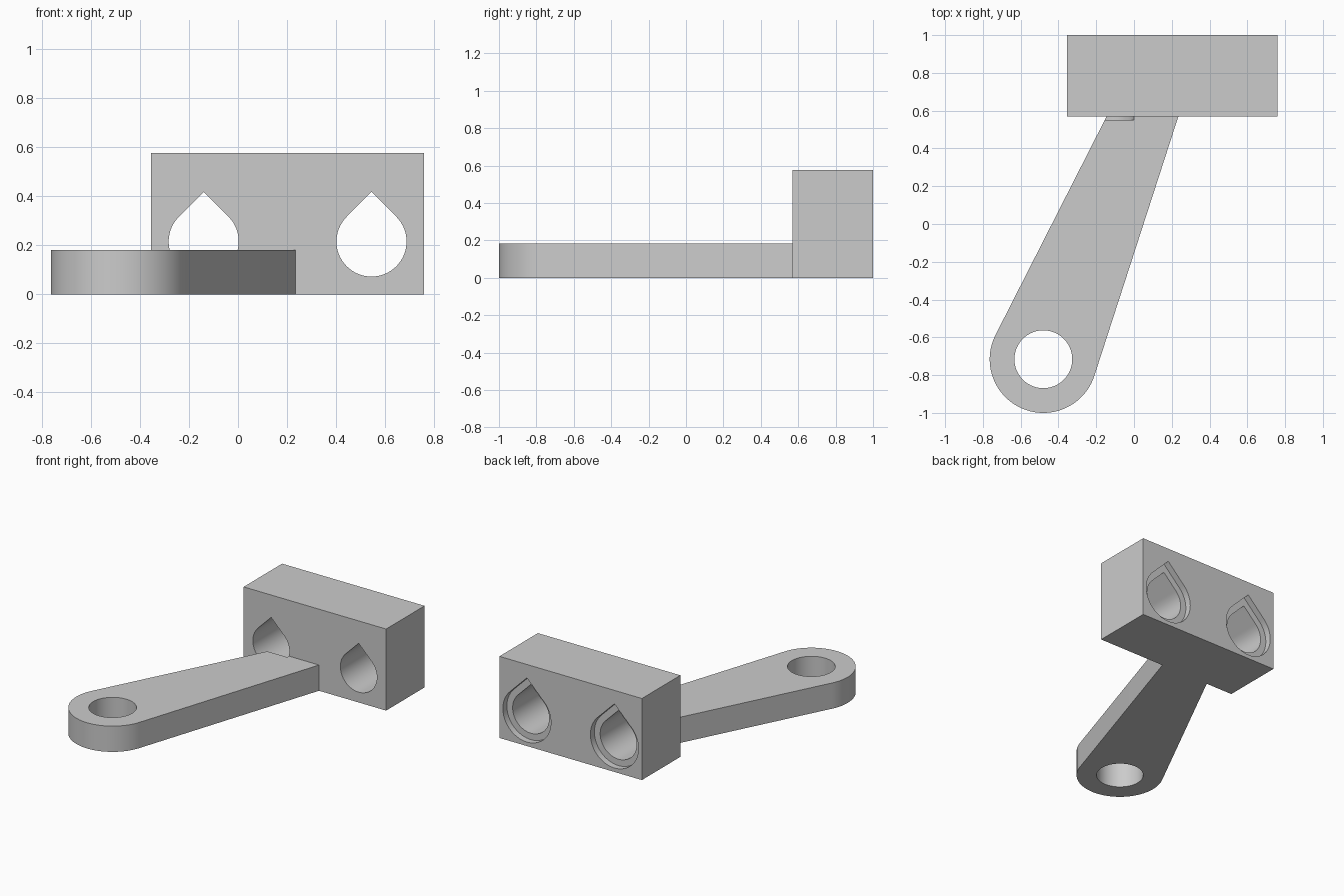
import bpy, bmesh, math
from mathutils import Vector

cube = bpy.data.objects.get("Cube")
if cube:
    bpy.data.objects.remove(cube, do_unlink=True)

grey = bpy.data.materials.new("light grey")
grey.use_nodes = True
grey.diffuse_color = (0.6, 0.6, 0.6, 1)
grey.node_tree.nodes["Principled BSDF"].inputs["Base Color"].default_value = (0.6, 0.6, 0.6, 1)


def prism(name, outline, offset):
    """Extrude a closed outline of 3D points along offset."""
    bm = bmesh.new()
    face = bm.faces.new([bm.verts.new(p) for p in outline])
    ext = bmesh.ops.extrude_face_region(bm, geom=[face])
    bmesh.ops.translate(bm, vec=offset,
                        verts=[v for v in ext["geom"] if isinstance(v, bmesh.types.BMVert)])
    bmesh.ops.recalc_face_normals(bm, faces=bm.faces)
    mesh = bpy.data.meshes.new(name)
    bm.to_mesh(mesh)
    bm.free()
    mesh.materials.append(grey)
    obj = bpy.data.objects.new(name, mesh)
    bpy.context.collection.objects.link(obj)
    return obj


def arc(cx, cy, r, start, end, steps):
    return [(cx + r * math.cos(start + (end - start) * i / steps),
             cy + r * math.sin(start + (end - start) * i / steps)) for i in range(steps + 1)]


def combine(target, tool, operation):
    """Apply a boolean and remove the tool."""
    mod = target.modifiers.new(operation, "BOOLEAN")
    mod.object, mod.operation, mod.solver = tool, operation, "EXACT"
    bpy.context.view_layer.objects.active = target
    bpy.ops.object.modifier_apply(modifier=mod.name)
    bpy.data.objects.remove(tool, do_unlink=True)


def teardrop(name, x, z, r, y0, y1):
    """Round hole with a 45 degree pointed roof, running along y."""
    pts = arc(x, z, r, math.radians(135), math.radians(405), 72)
    pts.append((x, z + r * math.sqrt(2)))
    return prism(name, [(px, y0, pz) for px, pz in pts], (0, y1 - y0, 0))


def tangent_angle(centre, r, point, side):
    """Angle at which the line from a point touches the circle."""
    d = Vector(point) - Vector(centre)
    return math.atan2(d.y, d.x) + side * math.acos(r / d.length)


# Mounting block
block = prism("mounting_bracket",
              [(-0.355, 0.57, 0), (0.76, 0.57, 0), (0.76, 1, 0), (-0.355, 1, 0)], (0, 0, 0.577))

# Tapered arm with rounded end, its root sunk into the block
eye, radius, thick = (-0.48, -0.716), 0.284, 0.182
left, right = (-0.145, 0.57), (0.235, 0.57)
a0 = tangent_angle(eye, radius, left, 1)
a1 = tangent_angle(eye, radius, right, -1) + 2 * math.pi
outline = arc(*eye, radius, a0, a1, 72)
outline += [right, (0.235, 0.62), (-0.145, 0.62), left]
arm = prism("arm", [(x, y, 0) for x, y in outline], (0, 0, thick))
combine(block, arm, "UNION")

# Eye hole in the arm
hole = prism("eye_cutter", [(x, y, -0.1) for x, y in arc(*eye, 0.153, 0, 2 * math.pi, 96)[:-1]],
             (0, 0, 0.5))
combine(block, hole, "DIFFERENCE")

# Teardrop through holes, each with a shallow wider recess at the back
for x in (-0.14, 0.545):
    combine(block, teardrop("hole_cutter", x, 0.216, 0.143, 0.55, 1.1), "DIFFERENCE")
    combine(block, teardrop("recess_cutter", x, 0.216, 0.188, 0.955, 1.1), "DIFFERENCE")

# Smooth round walls, sharp corners
bpy.ops.object.select_all(action="DESELECT")
block.select_set(True)
bpy.context.view_layer.objects.active = block
bpy.ops.object.shade_smooth_by_angle(angle=math.radians(20))
